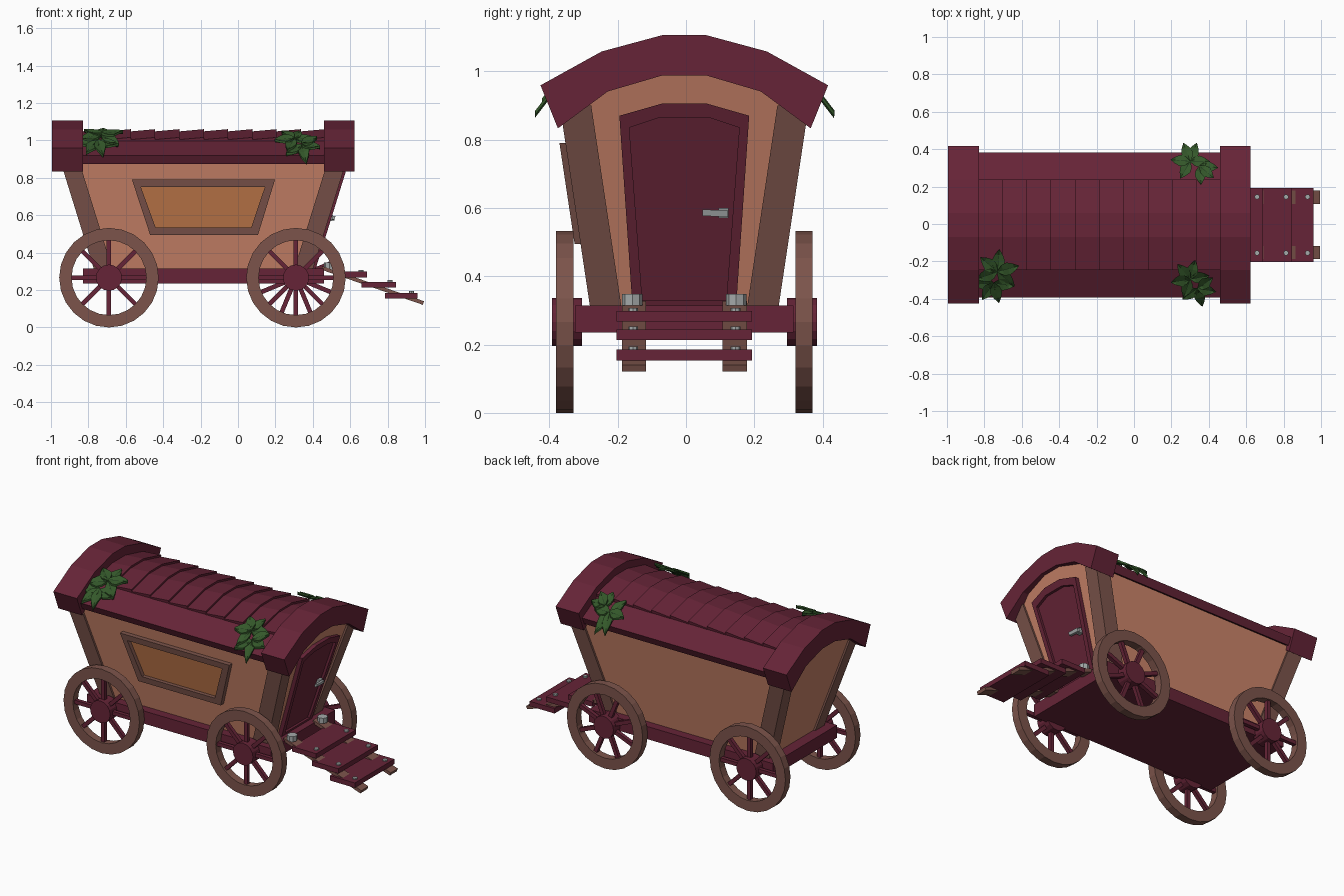
import bpy, bmesh, math
from mathutils import Vector

if "Cube" in bpy.data.objects:
    bpy.data.objects.remove(bpy.data.objects["Cube"])

def lin(c):
    c /= 255
    return c / 12.92 if c < 0.04045 else ((c + 0.055) / 1.055) ** 2.4

def mat(name, r, g, b):
    m = bpy.data.materials.new(name)
    m.diffuse_color = (lin(r), lin(g), lin(b), 1)
    m.use_nodes = True
    m.node_tree.nodes["Principled BSDF"].inputs["Base Color"].default_value = m.diffuse_color
    return m

MAROON = mat("maroon_paint", 102, 36, 55)
SALMON = mat("salmon_wall", 202, 131, 105)
WOOD = mat("brown_wood", 124, 84, 75)
AMBER = mat("amber_window", 190, 119, 73)
METAL = mat("grey_metal", 165, 170, 170)
LEAF = mat("leaf_green", 52, 88, 42)
VEIN = mat("dark_leaf_vein", 26, 50, 26)

CX, Y0 = -0.185, -0.005      # wagon centre
SX, SY = 0.31, 0.15          # outward lean of ends and sides

def make(name, verts, faces, m):
    bm = bmesh.new()
    vs = [bm.verts.new((x, y + Y0, z)) for x, y, z in verts]
    for f in faces:
        bm.faces.new([vs[i] for i in f])
    bmesh.ops.recalc_face_normals(bm, faces=bm.faces)
    me = bpy.data.meshes.new(name)
    bm.to_mesh(me)
    bm.free()
    me.materials.append(m)
    ob = bpy.data.objects.new(name, me)
    bpy.context.collection.objects.link(ob)
    return ob

def loft(name, a, b, m):
    n = len(a)
    faces = [list(range(n))[::-1], list(range(n, 2 * n))]
    faces += [(i, (i + 1) % n, n + (i + 1) % n, n + i) for i in range(n)]
    return make(name, list(a) + list(b), faces, m)

def box(name, x0, x1, y0, y1, z0, z1, m):
    r = [(x0, y0), (x1, y0), (x1, y1), (x0, y1)]
    return loft(name, [(x, y, z0) for x, y in r], [(x, y, z1) for x, y in r], m)

def frame(name, outer, inner, f, d0, d1, m):
    """Raised border between two outlines on the surface f(u, v, depth)."""
    n = len(outer)
    v = [f(*p, d) for loop in (outer, inner) for d in (d0, d1) for p in loop]
    faces = []
    for i in range(n):
        j = (i + 1) % n
        for a, b in ((0, n), (n, 3 * n), (3 * n, 2 * n), (2 * n, 0)):
            faces.append((a + i, a + j, b + j, b + i))
    return make(name, v, faces, m)

def panel(name, outline, f, d0, d1, m):
    return loft(name, [f(*p, d0) for p in outline], [f(*p, d1) for p in outline], m)

def mirror(pts):
    """Half outline with y >= 0, listed from bottom to top, made whole."""
    return pts + [(-y, z) for y, z in reversed(pts)]

def end_x(z, d=0):
    return 0.57 + SX * (z - 0.3) + d

# chassis
box("chassis", CX - 0.645, CX + 0.645, -0.32, 0.32, 0.235, 0.315, MAROON)

# cabin body with leaning walls and arched ends
prof = mirror([(0.262, 0.3), (0.349, 0.88), (0.222, 0.955), (0.064, 0.995)])
loft("cabin_body", [(CX - end_x(z), y, z) for y, z in prof],
     [(CX + end_x(z), y, z) for y, z in prof], SALMON)

# corner posts
for sx in (-1, 1):
    for sy in (-1, 1):
        rings = []
        for z in (0.31, 0.9):
            xo, yo = end_x(z, 0.012), 0.276 + SY * (z - 0.31)
            rings.append([(CX + sx * x, sy * y, z) for x, y in
                          ((xo, yo), (xo - 0.1, yo), (xo - 0.1, yo - 0.092), (xo, yo - 0.092))])
        loft("corner_post", *rings, WOOD)

# roof end arches
outer = [(0.421, 0.959), (0.242, 1.058), (0.064, 1.106)]
inner = [(0.37, 0.833), (0.224, 0.941), (0.064, 0.988)]
arch = mirror(outer) + mirror(inner)[::-1]
for x0, x1 in ((-0.995, -0.83), (0.46, 0.622)):
    loft("roof_end_arch", [(x0, y, z) for y, z in arch], [(x1, y, z) for y, z in arch], MAROON)

# long eave boards
for s in (-1, 1):
    e = [(0.387, 0.918), (0.232, 1.0), (0.215, 0.96), (0.366, 0.873)]
    loft("eave_board", [(-0.84, s * y, z) for y, z in e], [(0.47, s * y, z) for y, z in e], MAROON)

# overlapping curved roof planks
top = mirror([(0.242, 1.004), (0.064, 1.048)])
low = mirror([(0.235, 0.96), (0.064, 0.99)])[::-1]
for i in range(10):
    x0 = -0.835 + i * 0.13
    loft("roof_plank", [(x0, y, z) for y, z in top + low],
         [(x0 + 0.132, y, z + 0.012) for y, z in top] + [(x0 + 0.132, y, z) for y, z in low], MAROON)

# door in the right end
def on_end(y, z, d):
    return (CX + end_x(z, d), y, z)

door_out = mirror([(0.152, 0.314), (0.19, 0.87), (0.064, 0.906)])
door_in = mirror([(0.123, 0.33), (0.161, 0.835), (0.071, 0.865)])
frame("door_frame", door_out, door_in, on_end, -0.01, 0.026, MAROON)
panel("door", door_in, on_end, -0.01, 0.01, MAROON)
panel("door_handle_plate", [(0.1, 0.57), (0.13, 0.57), (0.13, 0.6), (0.1, 0.6)],
      on_end, 0.005, 0.03, METAL)
panel("door_handle", [(0.053, 0.577), (0.128, 0.573), (0.128, 0.592), (0.053, 0.596)],
      on_end, 0.03, 0.045, METAL)

# window on the front side
def on_front(x, z, d):
    return (x, -(0.262 + SY * (z - 0.3) + d), z)

win_out = [(-0.47, 0.495), (0.107, 0.495), (0.198, 0.79), (-0.567, 0.79)]
win_in = [(-0.44, 0.533), (0.07, 0.533), (0.144, 0.752), (-0.52, 0.752)]
frame("window_frame", win_out, win_in, on_front, -0.01, 0.03, WOOD)
panel("window_pane", win_in, on_front, -0.004, 0.005, AMBER)

# wheels
def circle(cx, r, y, n, cz=0.266):
    return [(cx + r * math.cos(2 * math.pi * i / n), y, cz + r * math.sin(2 * math.pi * i / n))
            for i in range(n)]

def wheel(cx, s, turn):
    n = 24
    ring = [[(x, z) for x, _, z in circle(cx, r, 0, n)] for r in (0.266, 0.2)]
    frame("wheel_rim", *ring, lambda x, z, d: (x, s * d, z), 0.325, 0.375, WOOD)
    loft("wheel_hub", circle(cx, 0.07, s * 0.3, 16), circle(cx, 0.07, s * 0.388, 16), MAROON)
    for k in range(8):
        a = k * math.pi / 4 + turn
        c, w = Vector((math.cos(a), 0, math.sin(a))), Vector((-math.sin(a), 0, math.cos(a))) * 0.012
        o = Vector((cx, s * 0.35, 0.266))
        t = Vector((0, 0.012, 0))
        sec = [w + t, w - t, -w - t, -w + t]
        loft("wheel_spoke", [o + c * 0.05 + p for p in sec], [o + c * 0.21 + p for p in sec], MAROON)

for cx in (-0.69, 0.31):
    for s in (-1, 1):
        wheel(cx, s, math.pi / 8 if cx > 0 and s > 0 else 0)

# folding steps: sloping runners, treads, bolts and hinges
def bolt(name, x, y, z, r, h):
    ring = [(x + r * math.cos(k * math.pi / 4), y + r * math.sin(k * math.pi / 4)) for k in range(8)]
    loft(name, [(a, b, z) for a, b in ring], [(a, b, z + h) for a, b in ring], METAL)

for s in (-1, 1):
    r = [(0.45, 0.328), (0.995, 0.14), (0.988, 0.121), (0.45, 0.307)]
    loft("step_runner", [(x, s * 0.112, z) for x, z in r], [(x, s * 0.183, z) for x, z in r], WOOD)
    bolt("step_hinge", 0.49, s * 0.152, 0.315, 0.03, 0.033)
for x0, x1, z in ((0.52, 0.69, 0.267), (0.66, 0.845, 0.213), (0.785, 0.96, 0.154)):
    box("step_tread", x0, x1, -0.198, 0.198, z, z + 0.031, MAROON)
    for s in (-1, 1):
        bolt("step_bolt", x1 - 0.032, s * 0.15, z + 0.028, 0.014, 0.012)

# leaf sprigs draped over the roof
def roof_z(y):
    y = abs(y)
    pts = [(0, 1.06), (0.064, 1.06), (0.242, 1.015), (0.387, 0.925), (0.46, 0.83)]
    for (a, za), (b, zb) in zip(pts, pts[1:]):
        if y <= b:
            return za + (zb - za) * (y - a) / (b - a)
    return 0.83

def leaf(cx, cy, ang, length, lift):
    a = math.radians(ang)
    def P(u, v, h):
        x = cx + math.cos(a) * u * length - math.sin(a) * v * length
        y = cy + math.sin(a) * u * length + math.cos(a) * v * length
        return (x, y, roof_z(y) + lift + h)
    us = [(0, 0.03), (0.25, 0.24), (0.5, 0.29), (0.75, 0.18), (1, 0.01)]
    verts = []
    for h in (0.012, 0):
        for u, w in us:
            verts += [P(u, -w, h + 0.008), P(u, 0, h), P(u, w, h + 0.008)]
    faces = []
    for i in range(4):
        for j in (0, 1):
            k = 3 * i + j
            faces += [(k, k + 1, k + 4, k + 3), (k + 15, k + 18, k + 19, k + 16)]
        for k in (3 * i, 3 * i + 2):
            faces.append((k, k + 3, k + 18, k + 15))
    faces += [(0, 1, 16, 15), (1, 2, 17, 16), (12, 13, 28, 27), (13, 14, 29, 28)]
    make("leaf", verts, faces, LEAF)
    rib = [P(0, -0.02, 0.015), P(0, 0.02, 0.015), P(0.9, 0, 0.015)]
    make("leaf_rib", rib, [(0, 1, 2)], VEIN)

def sprig(cx, cy, angles, length):
    for i, a in enumerate(angles):
        leaf(cx, cy, a, length, 0.004 + 0.005 * (i % 3))

sprig(-0.73, -0.25, (85, 140, 15, -40, 200), 0.12)
sprig(-0.75, -0.31, (185, 235, -75, -10), 0.11)
sprig(0.3, -0.29, (75, 130, 190, 10, 250), 0.105)
sprig(0.34, -0.34, (-75, -10, 35, 215), 0.1)
sprig(0.3, 0.34, (70, 110, 175, 240, 0), 0.105)
sprig(0.35, 0.315, (-85, -5, -40), 0.1)
